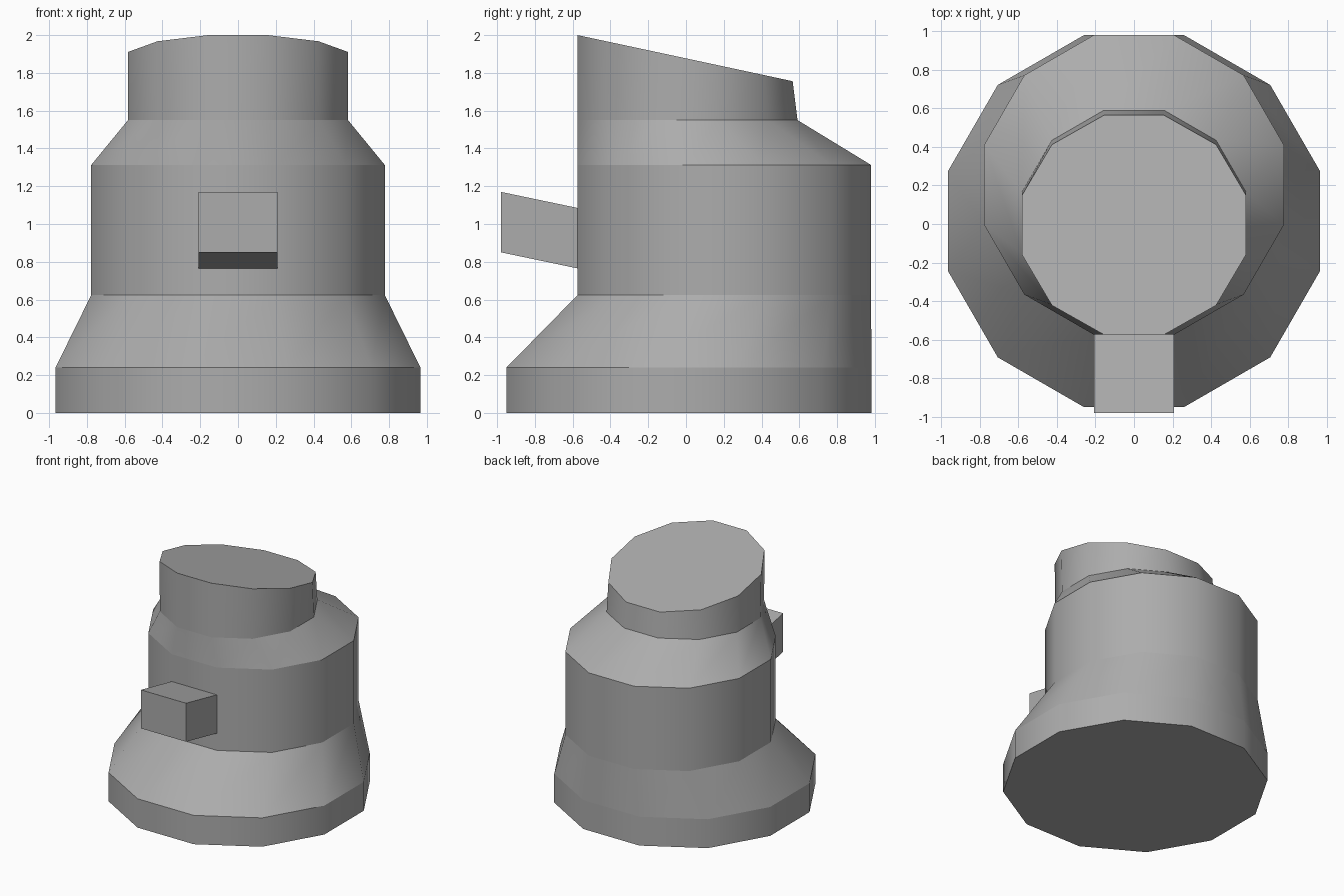
import bpy, bmesh, math

cube = bpy.data.objects.get("Cube")
if cube:
    bpy.data.objects.remove(cube, do_unlink=True)

SIDES = 12

grey = bpy.data.materials.new("plain_grey")
grey.use_nodes = True
colour = (0.415, 0.415, 0.415, 1)
grey.diffuse_color = colour
grey.node_tree.nodes["Principled BSDF"].inputs["Base Color"].default_value = colour


def finish(bm, name):
    bmesh.ops.recalc_face_normals(bm, faces=bm.faces)
    mesh = bpy.data.meshes.new(name)
    bm.to_mesh(mesh)
    bm.free()
    obj = bpy.data.objects.new(name, mesh)
    bpy.context.collection.objects.link(obj)
    mesh.materials.append(grey)


def ring(bm, radius, centre_y, z, tilt=0.0):
    """Twelve-sided ring with flats facing the axes, tipped about x."""
    verts = []
    for i in range(SIDES):
        a = 2 * math.pi * (i + 0.5) / SIDES
        x, y = radius * math.cos(a), radius * math.sin(a)
        verts.append(bm.verts.new((x, centre_y + y * math.cos(tilt), z - y * math.sin(tilt))))
    return verts


# Body: stepped sections whose centres shift, ending in a slanted top
bm = bmesh.new()
sections = [
    (1.0, 0.015, 0.0, 0),
    (1.0, 0.015, 0.24, 0),
    (0.805, 0.203, 0.623, 0),
    (0.805, 0.203, 1.312, 0),
    (0.603, 0.008, 1.55, 0),
    (0.603, -0.005, 1.878, math.radians(12.1)),
]
rings = [ring(bm, *s) for s in sections]
for low, high in zip(rings, rings[1:]):
    for i in range(SIDES):
        j = (i + 1) % SIDES
        bm.faces.new((low[i], low[j], high[j], high[i])).smooth = True
bm.faces.new(rings[0][::-1])
bm.faces.new(rings[-1])

# Smooth around each section, crisp between sections
for loop in rings:
    for i in range(SIDES):
        bm.edges.get((loop[i - 1], loop[i])).smooth = False
finish(bm, "body")

# Front peg: sheared block rising away from the front wall
bm = bmesh.new()
profile = [(-0.574, 0.765), (-0.98, 0.85), (-0.98, 1.17), (-0.574, 1.085)]
side = bm.faces.new([bm.verts.new((-0.208, y, z)) for y, z in profile])
out = bmesh.ops.extrude_face_region(bm, geom=[side], use_keep_orig=True)
moved = [g for g in out["geom"] if isinstance(g, bmesh.types.BMVert)]
bmesh.ops.translate(bm, verts=moved, vec=(0.416, 0, 0))
finish(bm, "front_peg")
